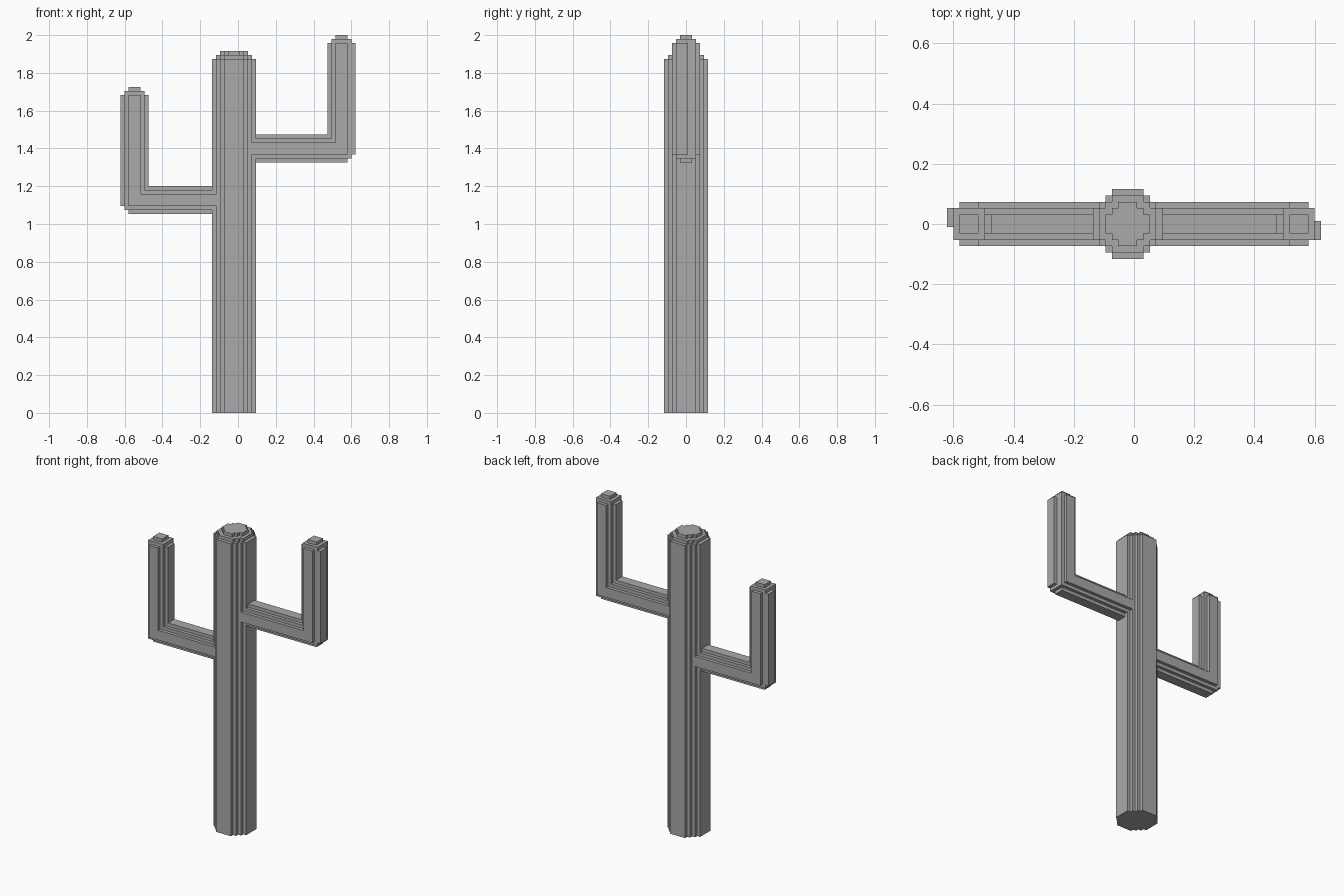
import bpy
import bmesh
from mathutils import Vector

default_cube = bpy.data.objects.get("Cube")
if default_cube:
    bpy.data.objects.remove(default_cube, do_unlink=True)

UNIT = 2 / 95  # edge of one block

grey = bpy.data.materials.new("plain_grey")
grey.use_nodes = True
grey.diffuse_color = (0.4, 0.4, 0.4, 1)
grey.node_tree.nodes["Principled BSDF"].inputs["Base Color"].default_value = (0.4, 0.4, 0.4, 1)


def ball(cx, cy, cz, radius, flat=False):
    """Blocks of a solid ball, or of a single level disc."""
    n = int(radius)
    span = range(-n, n + 1)
    return {(cx + x, cy + y, cz + z)
            for x in span for y in span for z in ([0] if flat else span)
            if x * x + y * y + z * z <= radius * radius}


def arm(side, elbow_z, tip_z):
    """Round-ended limb going out from the trunk, then up."""
    blocks = set()
    for x in range(0, 27):
        blocks |= ball(side * x, 0, elbow_z, 3.5)
    for z in range(elbow_z, tip_z + 1):
        blocks |= ball(side * 26, 0, z, 3.5)
    # The outermost ridge sits one block off centre
    ridge = {b for b in blocks if abs(b[0]) == 29}
    return (blocks - ridge) | {(x, y - side, z) for x, y, z in ridge}


def build(name, blocks, solid):
    """Mesh the exposed block sides and merge them into flat faces."""
    bm = bmesh.new()
    for block in blocks:
        centre = Vector(block) + Vector((0, 0, 0.5))
        for axis in range(3):
            for sign in (-1, 1):
                normal = Vector((0, 0, 0))
                normal[axis] = sign
                if tuple(int(a + b) for a, b in zip(block, normal)) in solid:
                    continue
                u = Vector((0, 0, 0))
                u[(axis + 1) % 3] = 0.5
                v = normal.cross(u)
                mid = centre + normal / 2
                bm.faces.new([bm.verts.new((mid + a * u + b * v) * UNIT)
                              for a, b in ((-1, -1), (1, -1), (1, 1), (-1, 1))])
    bmesh.ops.remove_doubles(bm, verts=bm.verts, dist=UNIT / 10)
    bmesh.ops.dissolve_limit(bm, angle_limit=0.02, verts=bm.verts, edges=bm.edges)
    mesh = bpy.data.meshes.new(name)
    bm.to_mesh(mesh)
    bm.free()
    mesh.materials.append(grey)
    bpy.context.collection.objects.link(bpy.data.objects.new(name, mesh))


# Trunk: tall ribbed column with a two-step cap
trunk = set()
for z in range(91):
    trunk |= ball(-1, 0, z, {89: 4.5, 90: 3.5}.get(z, 5.5), flat=True)

# Arms: the left one is higher than the right one
left_arm = arm(1, 66, 91) - trunk
right_arm = arm(-1, 53, 78) - trunk

solid = trunk | left_arm | right_arm
build("trunk", trunk, solid)
build("left_arm", left_arm, solid)
build("right_arm", right_arm, solid)
